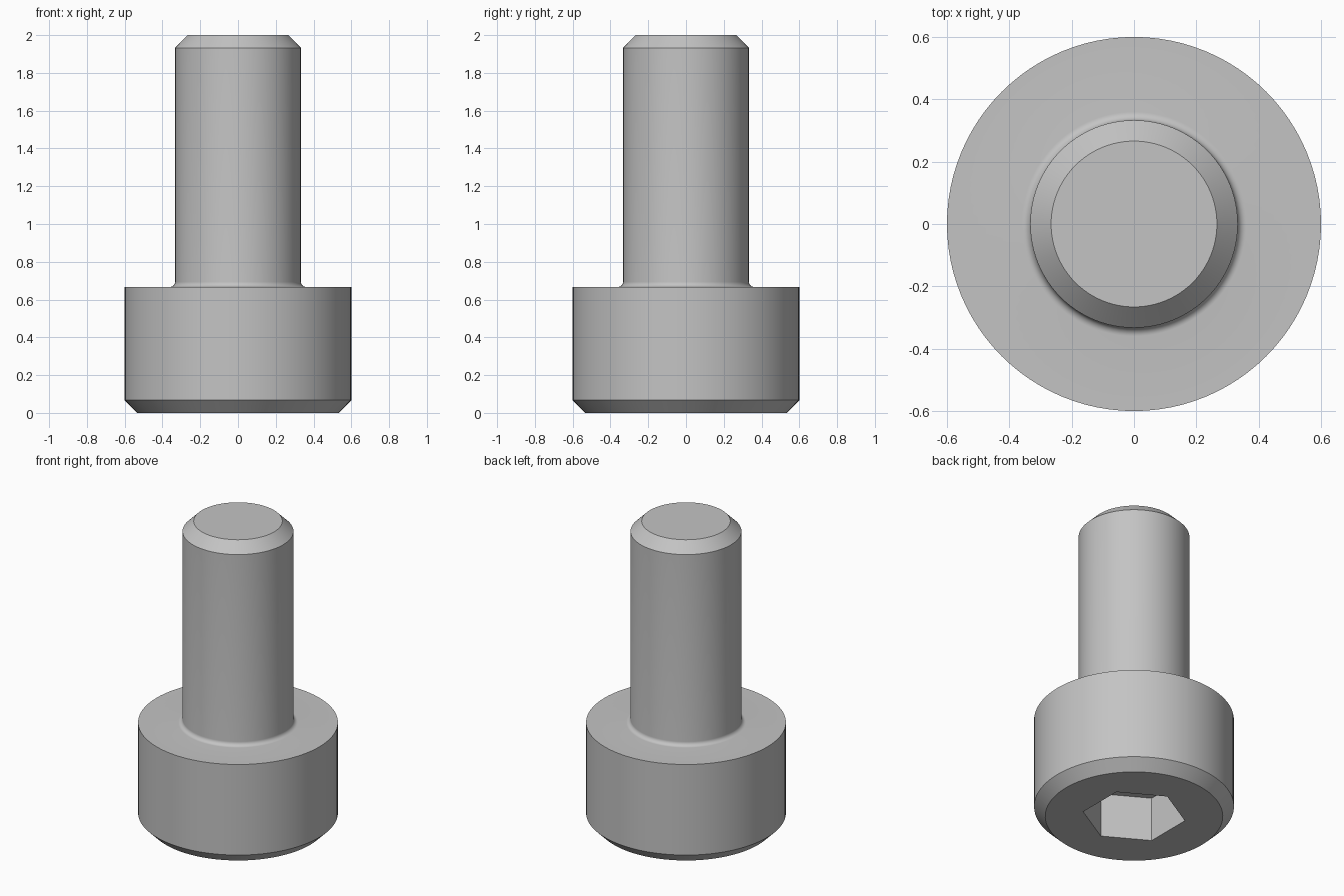
import bpy, bmesh, math

cube = bpy.data.objects.get("Cube")
if cube:
    bpy.data.objects.remove(cube, do_unlink=True)

SEGMENTS = 96
HEAD_R, HEAD_H = 0.6, 0.667
SHANK_R, TOP = 0.333, 2.0
CHAMFER, FILLET = 0.067, 0.027
SOCKET_R, SOCKET_DEPTH = 0.31, 0.293

steel = bpy.data.materials.new("plain grey steel")
steel.use_nodes = True
colour = (0.55, 0.55, 0.55, 1)
steel.diffuse_color = colour
steel.node_tree.nodes["Principled BSDF"].inputs["Base Color"].default_value = colour


def ring(bm, radius, z, count, phase=0.0):
    """Add a circle of vertices at one height."""
    steps = [phase + math.tau * i / count for i in range(count)]
    return [bm.verts.new((radius * math.cos(a), radius * math.sin(a), z)) for a in steps]


def turned_solid(name, profile, count, phase=0.0):
    """Build a closed solid from (radius, height) points, bottom to top."""
    bm = bmesh.new()
    rings = [ring(bm, r, z, count, phase) for r, z in profile]
    for low, high in zip(rings, rings[1:]):
        for i in range(count):
            j = (i + 1) % count
            bm.faces.new((low[i], low[j], high[j], high[i]))
    bm.faces.new(rings[0][::-1])
    bm.faces.new(rings[-1])
    mesh = bpy.data.meshes.new(name)
    bm.to_mesh(mesh)
    bm.free()
    mesh.materials.append(steel)
    obj = bpy.data.objects.new(name, mesh)
    bpy.context.collection.objects.link(obj)
    return obj


# Head and shank in one outline, with a rounded fillet between them
profile = [(HEAD_R - CHAMFER, 0), (HEAD_R, CHAMFER), (HEAD_R, HEAD_H)]
for i in range(9):
    a = math.pi / 2 * i / 8
    profile.append((SHANK_R + FILLET * (1 - math.sin(a)),
                    HEAD_H + FILLET * (1 - math.cos(a))))
profile += [(SHANK_R, TOP - CHAMFER), (SHANK_R - CHAMFER, TOP)]
screw = turned_solid("cap_screw", profile, SEGMENTS)

# Hexagonal socket cut into the underside of the head
cutter = turned_solid("socket_cutter", [(SOCKET_R, -0.1), (SOCKET_R, SOCKET_DEPTH)],
                      6, math.pi / 2)
cutter.hide_render = True
cut = screw.modifiers.new("hex socket", "BOOLEAN")
cut.operation = "DIFFERENCE"
cut.solver = "EXACT"
cut.object = cutter

bpy.ops.object.select_all(action="DESELECT")
screw.select_set(True)
bpy.context.view_layer.objects.active = screw
bpy.ops.object.modifier_apply(modifier=cut.name)
bpy.data.objects.remove(cutter, do_unlink=True)

# Smooth round walls, sharp chamfers and socket edges
bpy.ops.object.shade_smooth_by_angle(angle=math.radians(30))
